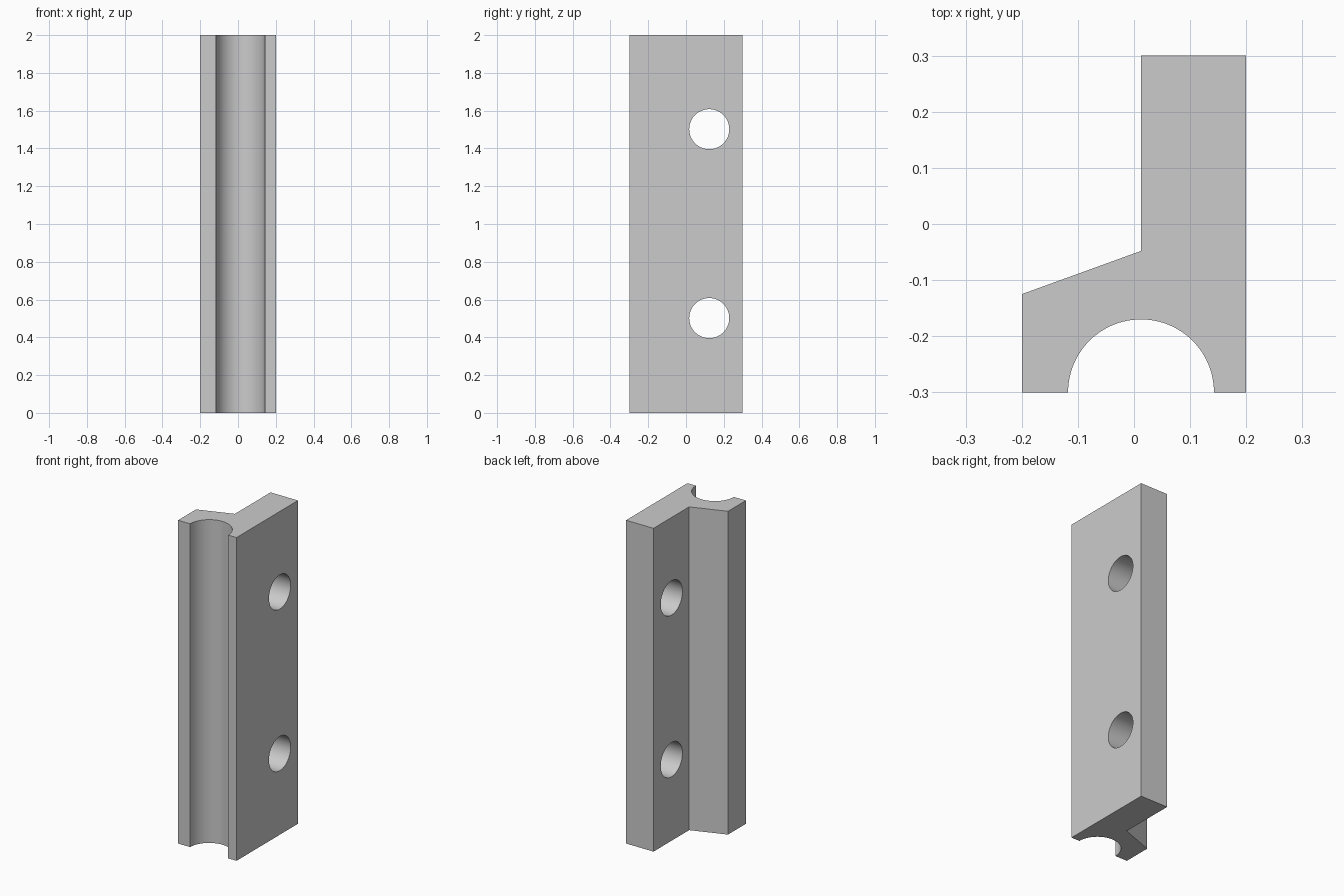
import bpy, bmesh, math

if "Cube" in bpy.data.objects:
    bpy.data.objects.remove(bpy.data.objects["Cube"])

HEIGHT = 2.0
GROOVE_X, GROOVE_R = 0.0125, 0.13
HOLE_Y, HOLE_R = 0.123, 0.106
SEGMENTS = 48

# Single grey material
grey = bpy.data.materials.new("plain grey")
grey.diffuse_color = (0.6, 0.6, 0.6, 1.0)
grey.use_nodes = True
grey.node_tree.nodes["Principled BSDF"].inputs["Base Color"].default_value = grey.diffuse_color

# Cross-section: plate on the right, sloped foot on the left, half-round groove in front
profile = [(0.2, -0.3), (0.2, 0.3), (GROOVE_X, 0.3), (GROOVE_X, -0.048),
           (-0.2, -0.125), (-0.2, -0.3)]
for i in range(SEGMENTS + 1):
    a = math.pi * (1 - i / SEGMENTS)
    profile.append((GROOVE_X + GROOVE_R * math.cos(a), -0.3 + GROOVE_R * math.sin(a)))

# Extruded bar
bm = bmesh.new()
base = bm.faces.new([bm.verts.new((x, y, 0)) for x, y in profile])
top = bmesh.ops.extrude_face_region(bm, geom=[base])["geom"]
bmesh.ops.translate(bm, vec=(0, 0, HEIGHT),
                    verts=[v for v in top if isinstance(v, bmesh.types.BMVert)])
bmesh.ops.recalc_face_normals(bm, faces=bm.faces)
mesh = bpy.data.meshes.new("grooved_bar")
bm.to_mesh(mesh)
bm.free()
bar = bpy.data.objects.new("grooved_bar", mesh)
bpy.context.collection.objects.link(bar)
mesh.materials.append(grey)

# Two cross holes through the plate
for z in (0.502, 1.502):
    bpy.ops.mesh.primitive_cylinder_add(vertices=64, radius=HOLE_R, depth=0.6,
                                        location=(0.1, HOLE_Y, z),
                                        rotation=(0, math.pi / 2, 0))
    cutter = bpy.context.object
    cutter.name = "hole_cutter"
    cutter.data.materials.append(grey)
    cut = bar.modifiers.new("hole", 'BOOLEAN')
    cut.operation, cut.solver, cut.object = 'DIFFERENCE', 'EXACT', cutter
    bpy.context.view_layer.objects.active = bar
    bpy.ops.object.modifier_apply(modifier=cut.name)
    bpy.data.objects.remove(cutter)

# Smooth groove and holes, crisp edges elsewhere
bpy.ops.object.select_all(action='DESELECT')
bar.select_set(True)
bpy.context.view_layer.objects.active = bar
bpy.ops.object.shade_smooth_by_angle(angle=math.radians(15))
